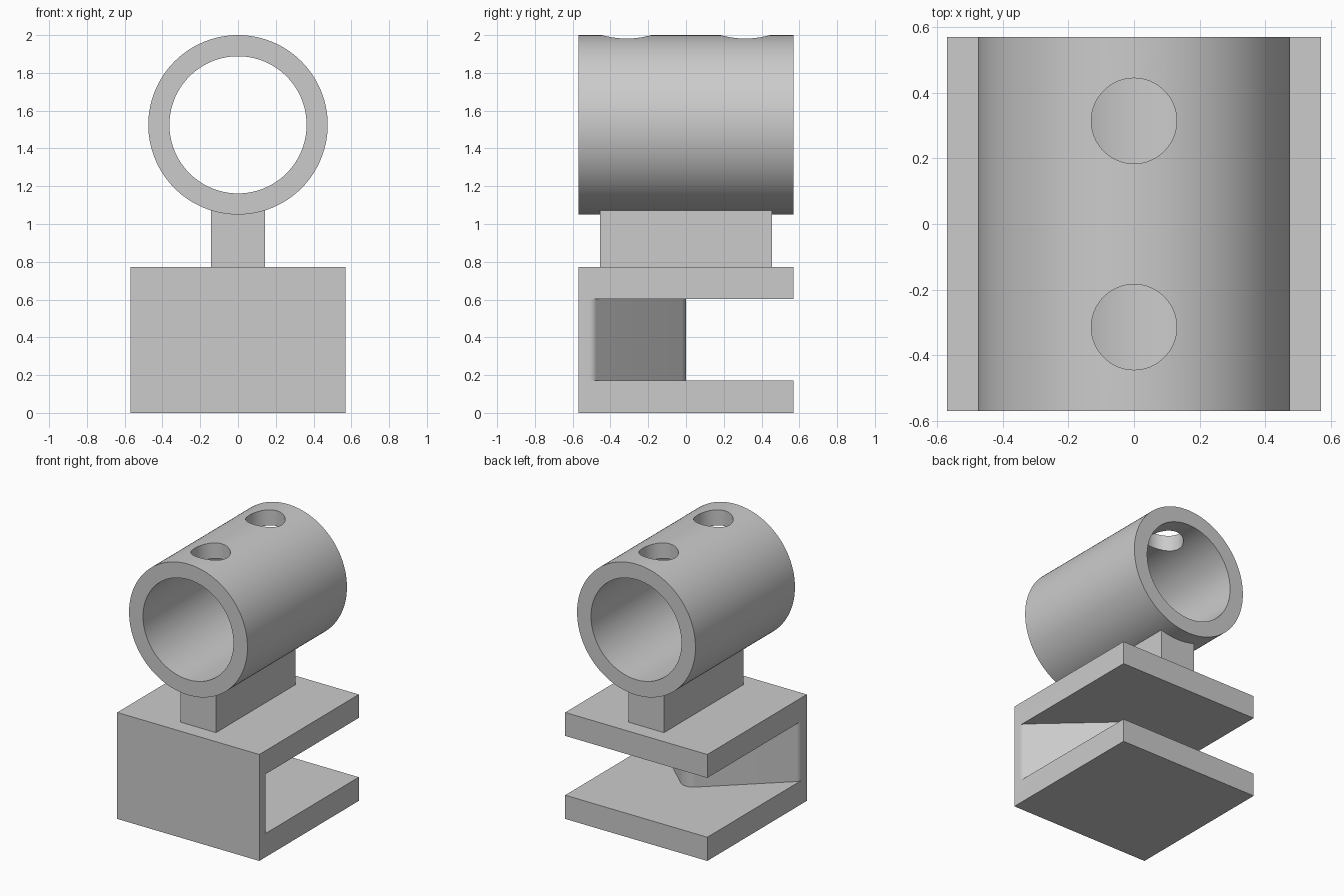
import bpy
import math
from mathutils import Matrix, Vector

if "Cube" in bpy.data.objects:
    bpy.data.objects.remove(bpy.data.objects["Cube"], do_unlink=True)

HALF = 0.57          # half width of base and half length of tube
TUBE_Z = 1.525       # height of the tube axis

grey = bpy.data.materials.new("plain grey")
grey.use_nodes = True
COLOUR = (0.6, 0.6, 0.6, 1)
grey.diffuse_color = COLOUR
grey.node_tree.nodes["Principled BSDF"].inputs["Base Color"].default_value = COLOUR


def prism(name, outline, low, high, matrix=None):
    """Extrude a counter-clockwise outline from low to high."""
    n = len(outline)
    verts = [(x, y, z) for z in (low, high) for x, y in outline]
    faces = [tuple(reversed(range(n))), tuple(range(n, 2 * n))]
    faces += [(i, (i + 1) % n, n + (i + 1) % n, n + i) for i in range(n)]
    mesh = bpy.data.meshes.new(name)
    mesh.from_pydata(verts, [], faces)
    if matrix:
        mesh.transform(matrix)
    mesh.materials.append(grey)
    obj = bpy.data.objects.new(name, mesh)
    bpy.context.collection.objects.link(obj)
    return obj


def rectangle(x, y):
    return [(-x, -y), (x, -y), (x, y), (-x, y)]


def circle(radius, sides, y=0):
    turns = [2 * math.pi * i / sides for i in range(sides)]
    return [(radius * math.cos(a), y + radius * math.sin(a)) for a in turns]


def fillet(before, corner, after, radius, steps=10):
    """Round one corner of an outline with a circular arc."""
    corner = Vector(corner)
    u = (Vector(before) - corner).normalized()
    v = (Vector(after) - corner).normalized()
    half = u.angle(v) / 2
    centre = corner + (u + v).normalized() * radius / math.sin(half)
    start = corner + u * radius / math.tan(half) - centre
    end = corner + v * radius / math.tan(half) - centre
    spokes = [start.lerp(end, i / steps).normalized() for i in range(steps + 1)]
    return [tuple(centre + spoke * radius) for spoke in spokes]


def cut(target, cutter):
    """Subtract the cutter and discard it."""
    cutter.hide_render = True
    mod = target.modifiers.new("cut", "BOOLEAN")
    mod.operation = "DIFFERENCE"
    mod.solver = "EXACT"
    mod.object = cutter
    bpy.context.view_layer.objects.active = target
    bpy.ops.object.modifier_apply(modifier=mod.name)
    bpy.data.objects.remove(cutter, do_unlink=True)


def smooth(obj):
    bpy.ops.object.select_all(action="DESELECT")
    obj.select_set(True)
    bpy.context.view_layer.objects.active = obj
    bpy.ops.object.shade_smooth_by_angle(angle=math.radians(30))


# Clamp base: block with a rear slot, leaving a rounded wedge on the front wall
base = prism("clamp_base", rectangle(HALF, HALF), 0, 0.772)
nose, shoulder_y = (0, 0.03), -0.49
left = fillet((-HALF, -HALF), (-HALF, shoulder_y), nose, 0.05)
tip = fillet((-HALF, shoulder_y), nose, (HALF, shoulder_y), 0.085)
right = [(-x, y) for x, y in reversed(left)]
edge = left[0][1]
slot = [(0.7, 0.7), (-0.7, 0.7), (-0.7, edge)] + left + tip + right + [(0.7, edge)]
cut(base, prism("slot_cutter", slot, 0.172, 0.602))
smooth(base)

# Stem joining base and tube
prism("stem", rectangle(0.142, 0.455), 0.74, 1.076)

# Tube along y with an open bore and two holes in the top
along_y = Matrix.Translation((0, 0, TUBE_Z)) @ Matrix.Rotation(math.pi / 2, 4, "X")
tube = prism("tube", circle(0.475, 128), -HALF, HALF, along_y)
cut(tube, prism("bore_cutter", circle(0.363, 128), -0.7, 0.7, along_y))
for y in (-0.314, 0.314):
    cut(tube, prism("hole_cutter", circle(0.13, 64, y), TUBE_Z, 2.2))
smooth(tube)
